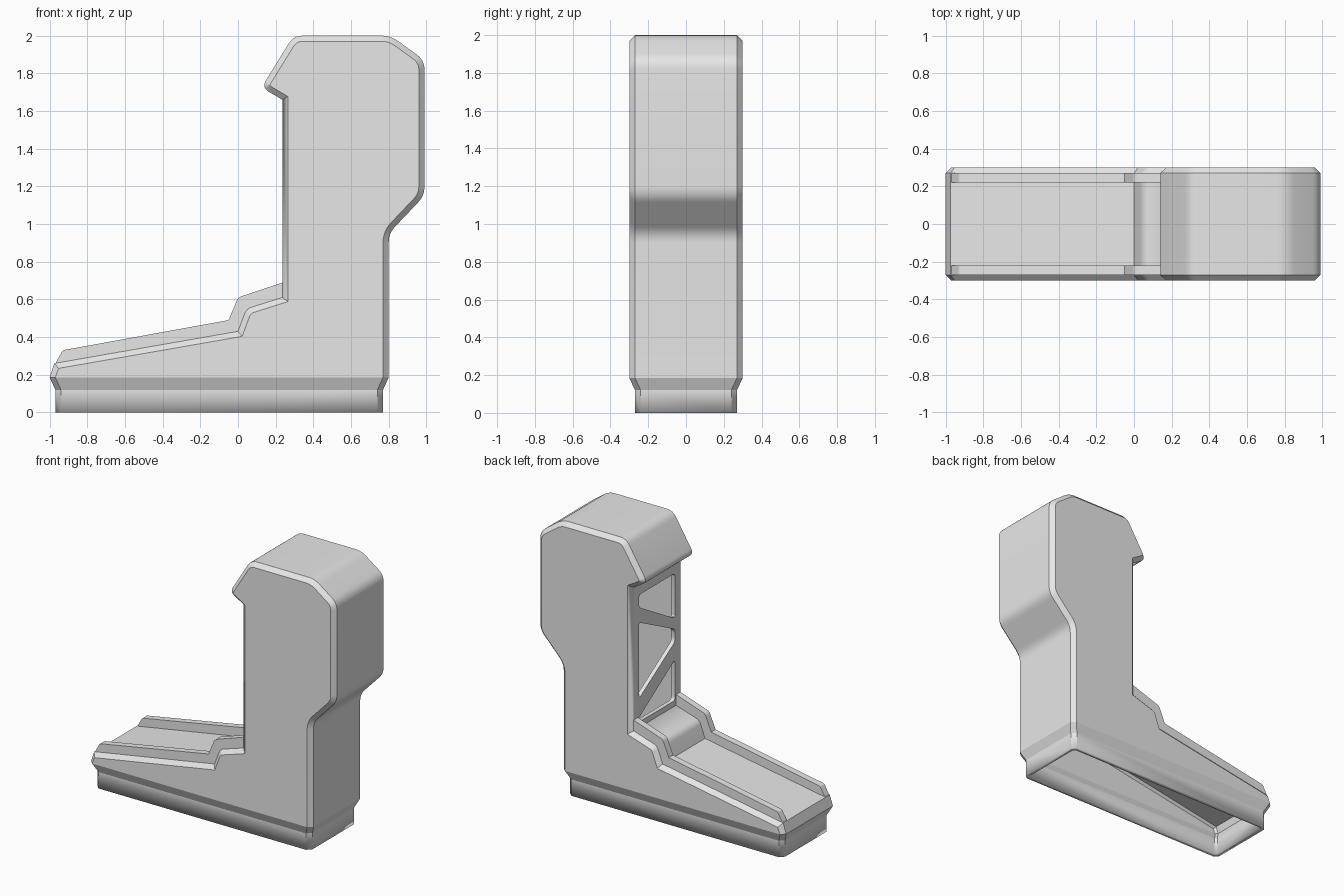
import bpy, bmesh, math
from mathutils import Vector

cube = bpy.data.objects.get("Cube")
if cube:
    bpy.data.objects.remove(cube, do_unlink=True)

grey = bpy.data.materials.new("plain_grey")
grey.use_nodes = True
grey.diffuse_color = (0.8, 0.8, 0.8, 1)
grey.node_tree.nodes["Principled BSDF"].inputs["Base Color"].default_value = (0.8, 0.8, 0.8, 1)

HALF, CHAMFER, WALL = 0.30, 0.03, 0.03


def rounded(points, closed=False, steps=6):
    """Round each (a, b, cut) corner with a short curve."""
    out, n = [], len(points)
    for i, (a, b, cut) in enumerate(points):
        p = Vector((a, b))
        if cut == 0 or (not closed and i in (0, n - 1)):
            out.append(p)
            continue
        start = p + (Vector(points[i - 1][:2]) - p).normalized() * cut
        end = p + (Vector(points[(i + 1) % n][:2]) - p).normalized() * cut
        for k in range(steps + 1):
            t = k / steps
            out.append(start * (1 - t) ** 2 + p * 2 * t * (1 - t) + end * t * t)
    return out


def finish(obj):
    obj.data.materials.clear()
    obj.data.materials.append(grey)
    bpy.ops.object.select_all(action='DESELECT')
    obj.select_set(True)
    bpy.context.view_layer.objects.active = obj
    bpy.ops.object.shade_smooth_by_angle(angle=math.radians(24))


def mesh_object(name, bm):
    bmesh.ops.recalc_face_normals(bm, faces=bm.faces)
    mesh = bpy.data.meshes.new(name)
    bm.to_mesh(mesh)
    bm.free()
    obj = bpy.data.objects.new(name, mesh)
    bpy.context.collection.objects.link(obj)
    return obj


# Side outline, from the toe's foot over the top to the heel's foot
outline = rounded([
    (-0.97, 0, 0), (-0.97, 0.12, 0), (-1.0, 0.185, 0),
    (-0.975, 0.26, 0), (0, 0.43, 0), (0.045, 0.55, 0.03),
    (0.235, 0.61, 0), (0.235, 1.66, 0),
    (0.125, 1.725, 0.045), (0.295, 2, 0.05), (0.81, 2, 0.05),
    (0.99, 1.87, 0.05), (0.99, 1.15, 0.05), (0.80, 0.95, 0.05),
    (0.80, 0.185, 0), (0.77, 0.12, 0), (0.77, 0, 0)])
count = len(outline)


def inset(i):
    """Corner of the side face: the outline moved inwards."""
    p = outline[i]
    if i < 3:
        return p + Vector((CHAMFER, 0))
    if i >= count - 3:
        return p - Vector((CHAMFER, 0))
    d1 = (p - outline[i - 1]).normalized()
    d2 = (outline[i + 1] - p).normalized()
    n1, n2 = Vector((d1.y, -d1.x)), Vector((d2.y, -d2.x))
    return p + (n1 + n2) * CHAMFER / (1 + n1.dot(n2))


# Hollow body with chamfered sides, open underneath
bm = bmesh.new()
rows = []
for i, p in enumerate(outline):
    q = inset(i)
    w = HALF if 2 <= i < count - 2 else HALF - CHAMFER
    rows.append([bm.verts.new(v) for v in (
        (q.x, -w, q.y), (p.x, CHAMFER - w, p.y),
        (p.x, w - CHAMFER, p.y), (q.x, w, q.y))])
for a, b in zip(rows, rows[1:]):
    window = all(abs(r[1].co.x - 0.235) < 0.001 for r in (a, b))
    for k in range(3):
        if not (window and k == 1):
            bm.faces.new((a[k], a[k + 1], b[k + 1], b[k]))
for k in (0, 3):
    bm.faces.new([r[k] for r in rows[2:count - 2]])
    for j in (0, 1):
        bm.faces.new((rows[j][k], rows[j + 1][k], rows[-2 - j][k], rows[-1 - j][k]))
body = mesh_object("hollow_body", bm)
shell = body.modifiers.new("wall", 'SOLIDIFY')
shell.thickness = WALL
shell.offset = -1
finish(body)

# Guide rails along both edges of the ramp
rail = rounded([
    (-0.975, 0.25, 0), (-0.93, 0.33, 0.01), (-0.05, 0.49, 0),
    (0, 0.61, 0.02), (0.24, 0.69, 0), (0.24, 0.59, 0),
    (0.06, 0.53, 0), (0.01, 0.42, 0)], closed=True)
for name, side in (("front_rail", -1), ("back_rail", 1)):
    bm = bmesh.new()
    face = bm.faces.new([bm.verts.new((p.x, side * 0.22, p.y)) for p in rail])
    moved = bmesh.ops.extrude_face_region(bm, geom=[face], use_keep_orig=True)
    bmesh.ops.translate(bm, vec=(0, side * 0.05, 0),
                        verts=[v for v in moved["geom"] if isinstance(v, bmesh.types.BMVert)])
    finish(mesh_object(name, bm))

# Lattice panel in the open side of the post: a plate with three rounded holes
loops = [
    [(-0.27, 0.6, 0), (0.27, 0.6, 0), (0.27, 1.66, 0), (-0.27, 1.66, 0)],
    [(-0.21, 1.25, 0.03), (0.21, 1.49, 0.03), (0.21, 1.58, 0.03), (-0.21, 1.58, 0.03)],
    [(0.21, 0.82, 0.03), (0.21, 1.38, 0.03), (-0.21, 1.17, 0.03), (-0.21, 1.08, 0.03)],
    [(-0.21, 0.65, 0.03), (0.21, 0.65, 0.02), (0.21, 0.68, 0.01), (-0.21, 0.95, 0.03)]]
curve = bpy.data.curves.new("lattice_panel", 'CURVE')
curve.dimensions = '2D'
curve.fill_mode = 'BOTH'
curve.extrude = WALL / 2
for loop in loops:
    points = rounded(loop, closed=True, steps=4)
    spline = curve.splines.new('POLY')
    spline.points.add(len(points) - 1)
    for slot, p in zip(spline.points, points):
        slot.co = (p.x, p.y, 0, 1)
    spline.use_cyclic_u = True
panel = bpy.data.objects.new("lattice_panel", curve)
bpy.context.collection.objects.link(panel)
panel.location.x = 0.235 + WALL / 2
panel.rotation_euler = (math.pi / 2, 0, math.pi / 2)
bpy.ops.object.select_all(action='DESELECT')
panel.select_set(True)
bpy.context.view_layer.objects.active = panel
bpy.ops.object.convert(target='MESH')
finish(bpy.context.view_layer.objects.active)
